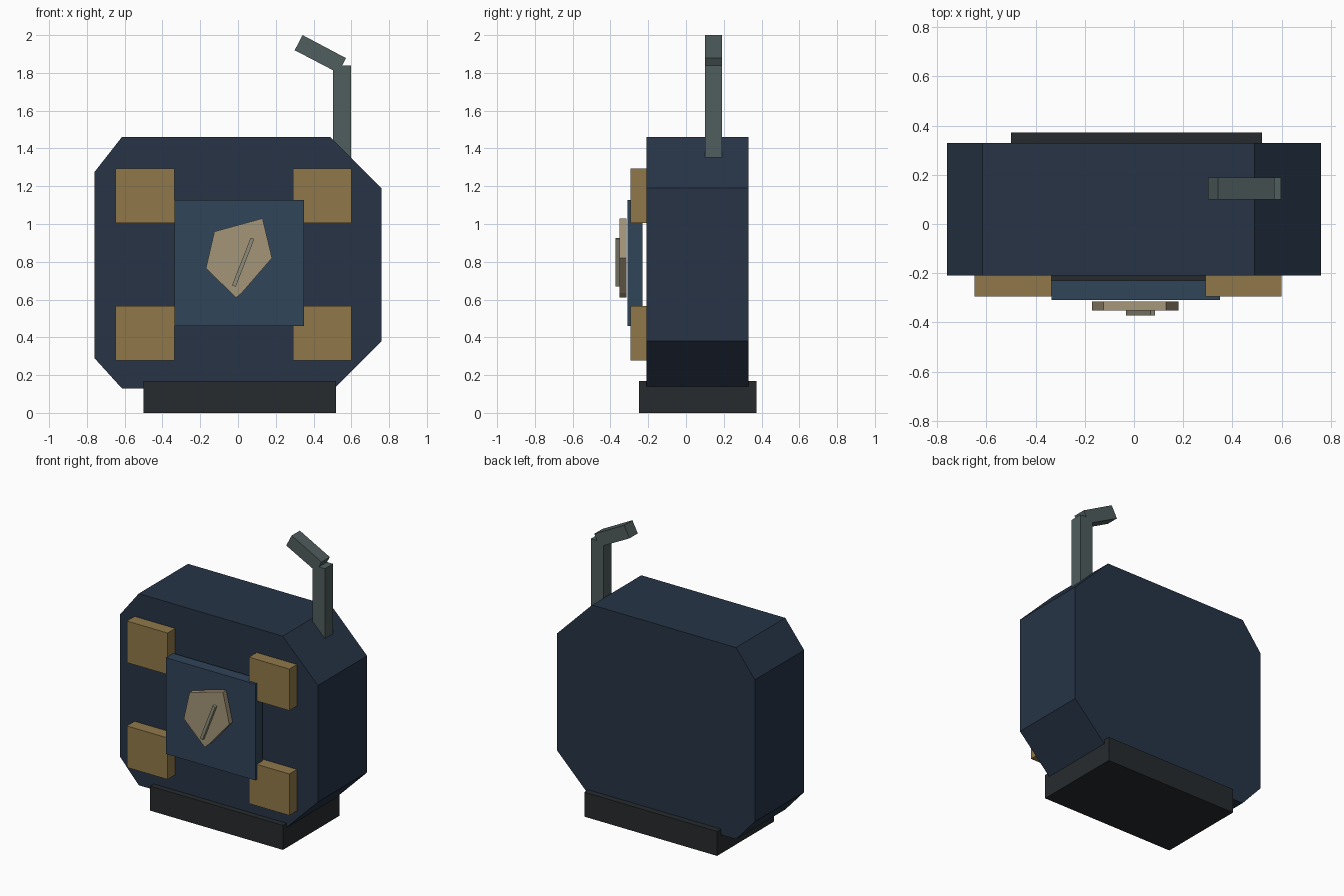
import bpy, bmesh

if "Cube" in bpy.data.objects:
    bpy.data.objects.remove(bpy.data.objects["Cube"])


def material(name, rgb):
    m = bpy.data.materials.new(name)
    m.diffuse_color = (*rgb, 1)
    m.use_nodes = True
    m.node_tree.nodes["Principled BSDF"].inputs["Base Color"].default_value = m.diffuse_color
    return m


NAVY = material("navy", (0.02, 0.034, 0.062))
PANEL = material("panel_blue", (0.03, 0.058, 0.098))
BRASS = material("brass", (0.28, 0.19, 0.068))
SAND = material("sand", (0.37, 0.30, 0.19))
STEEL = material("steel", (0.08, 0.11, 0.11))
DARK = material("dark", (0.02, 0.024, 0.027))
GREY = material("needle_grey", (0.27, 0.26, 0.19))


def prism(name, profile, y0, y1, mat):
    """Extrude an x-z profile from y0 to y1."""
    bm = bmesh.new()
    face = bm.faces.new([bm.verts.new((x, y0, z)) for x, z in profile])
    ext = bmesh.ops.extrude_face_region(bm, geom=[face])["geom"]
    moved = [v for v in ext if isinstance(v, bmesh.types.BMVert)]
    bmesh.ops.translate(bm, verts=moved, vec=(0, y1 - y0, 0))
    # the first cap can be kept or dropped by the extrude: make sure it is closed
    bmesh.ops.holes_fill(bm, edges=[e for e in bm.edges if e.is_boundary])
    bmesh.ops.recalc_face_normals(bm, faces=bm.faces)
    mesh = bpy.data.meshes.new(name)
    bm.to_mesh(mesh)
    bm.free()
    mesh.materials.append(mat)
    obj = bpy.data.objects.new(name, mesh)
    bpy.context.collection.objects.link(obj)
    return obj


def box(name, x0, x1, y0, y1, z0, z1, mat):
    return prism(name, [(x0, z0), (x1, z0), (x1, z1), (x0, z1)], y0, y1, mat)


# Body with chipped corners, standing on a plinth
prism("body", [(-0.76, 0.29), (-0.615, 0.13), (0.51, 0.13), (0.76, 0.38),
               (0.76, 1.19), (0.49, 1.46), (-0.615, 1.46), (-0.76, 1.275)],
      -0.21, 0.33, NAVY)
box("base", -0.5, 0.52, -0.25, 0.373, 0, 0.17, DARK)

# Four corner blocks on the front
for side, x0, x1 in (("left", -0.648, -0.335), ("right", 0.29, 0.60)):
    for level, z0 in (("lower", 0.277), ("upper", 1.005)):
        box(f"{level}_{side}_block", x0, x1, -0.294, -0.21, z0, z0 + 0.288, BRASS)

# Front plate, irregular dial and its needle
box("front_plate", -0.335, 0.35, -0.31, -0.23, 0.46, 1.128, PANEL)
prism("dial", [(-0.125, 0.96), (-0.17, 0.765), (-0.01, 0.61), (0.02, 0.635),
               (0.18, 0.82), (0.13, 1.03)], -0.352, -0.316, SAND)
prism("needle", [(-0.032, 0.675), (-0.012, 0.668), (0.086, 0.92), (0.067, 0.927)],
      -0.373, -0.352, GREY)

# Bent antenna
box("antenna_post", 0.502, 0.597, 0.1, 0.19, 1.3, 1.838, STEEL)
prism("antenna_tip", [(0.30, 1.92), (0.53, 1.80), (0.572, 1.878), (0.342, 2.0)],
      0.1, 0.19, STEEL)
